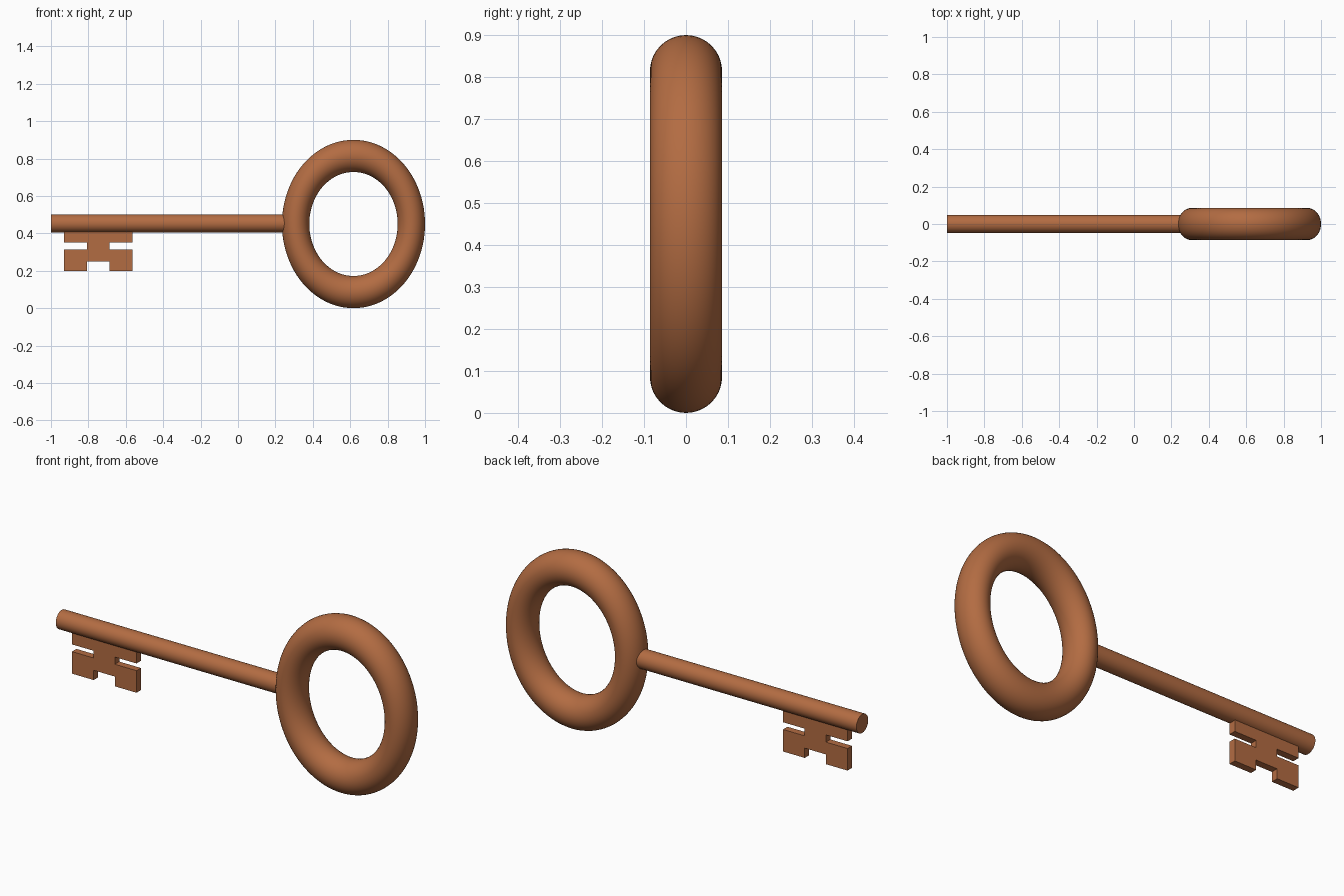
import bpy, bmesh
from math import pi, radians

if "Cube" in bpy.data.objects:
    bpy.data.objects.remove(bpy.data.objects["Cube"])

copper = bpy.data.materials.new("copper")
copper.diffuse_color = (0.45, 0.15, 0.055, 1)
copper.use_nodes = True
copper.node_tree.nodes["Principled BSDF"].inputs["Base Color"].default_value = copper.diffuse_color

def finish(obj, name, smooth=True):
    obj.name = name
    obj.data.materials.append(copper)
    if smooth:
        bpy.ops.object.shade_smooth_by_angle(angle=radians(40))

# Oval ring handle: torus standing in the xz plane, narrowed along x
bpy.ops.mesh.primitive_torus_add(major_radius=0.364, minor_radius=0.086,
                                 major_segments=96, minor_segments=40,
                                 location=(0.6175, 0, 0.45), rotation=(pi / 2, 0, 0))
ring = bpy.context.object
ring.scale.x = 0.85
bpy.ops.object.transform_apply(location=False, rotation=True, scale=True)
finish(ring, "ring_handle")

# Round shaft, its end buried just inside the ring
x0, x1 = -1.0, 0.25
bpy.ops.mesh.primitive_cylinder_add(vertices=48, radius=0.048, depth=x1 - x0,
                                    location=((x0 + x1) / 2, 0, 0.453),
                                    rotation=(0, pi / 2, 0))
finish(bpy.context.object, "shaft")

# Key bit: half outline (offset from centre line, height), mirrored and extruded
cx, half_thick = -0.746, 0.018
half = [(0.06, 0.25), (0.06, 0.20), (0.183, 0.20), (0.183, 0.313),
        (0.06, 0.313), (0.06, 0.35), (0.183, 0.35), (0.183, 0.42)]
outline = half + [(-x, z) for x, z in reversed(half)]
bm = bmesh.new()
face = bm.faces.new([bm.verts.new((cx + x, -half_thick, z)) for x, z in outline])
ext = bmesh.ops.extrude_face_region(bm, geom=[face])
bmesh.ops.translate(bm, vec=(0, 2 * half_thick, 0),
                    verts=[v for v in ext["geom"] if isinstance(v, bmesh.types.BMVert)])
bmesh.ops.recalc_face_normals(bm, faces=bm.faces)
mesh = bpy.data.meshes.new("key_bit")
bm.to_mesh(mesh)
bm.free()
bit = bpy.data.objects.new("key_bit", mesh)
bpy.context.collection.objects.link(bit)
finish(bit, "key_bit", smooth=False)
